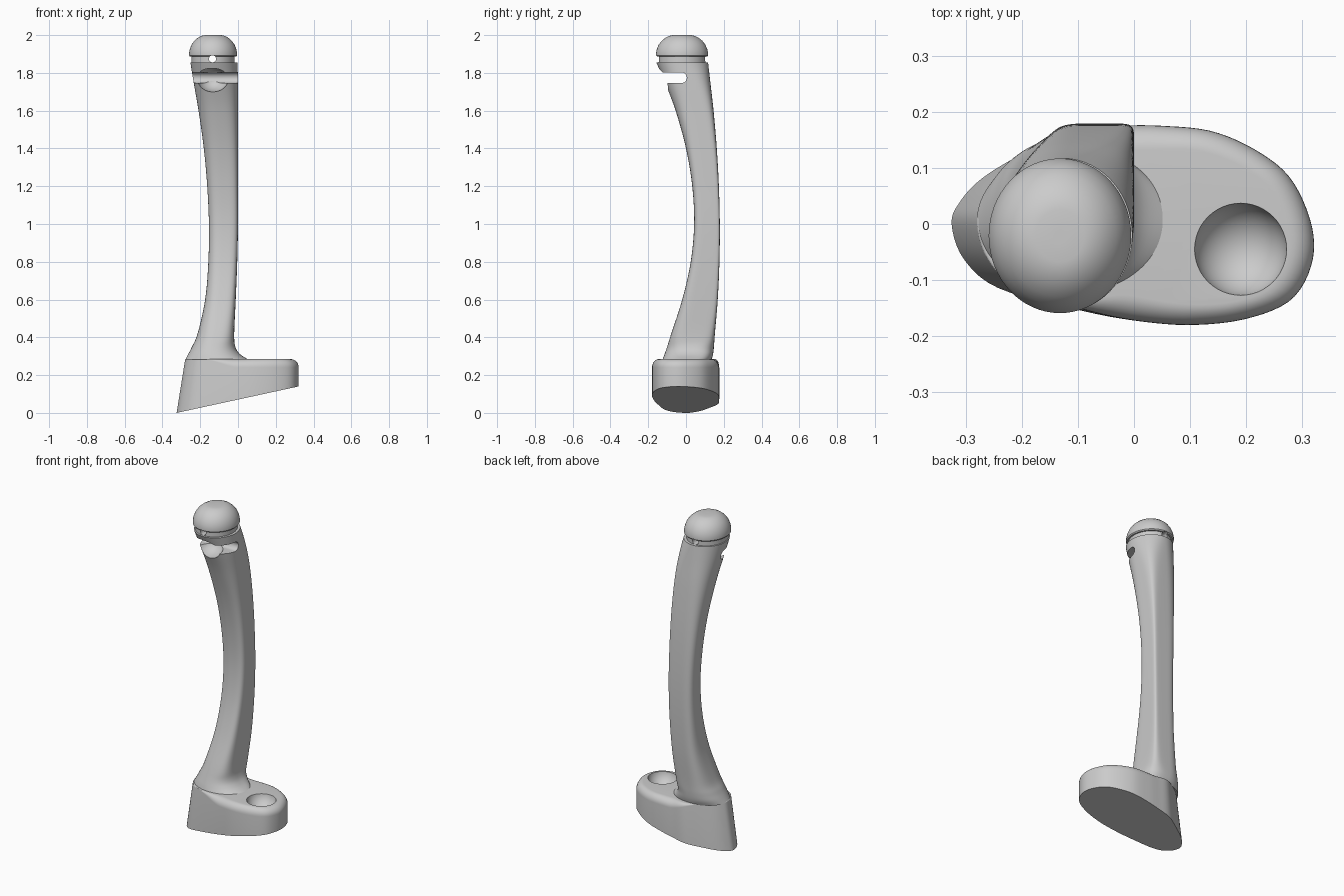
import bpy, bmesh, math
from mathutils import Vector

if "Cube" in bpy.data.objects:
    bpy.data.objects.remove(bpy.data.objects["Cube"])


def spline(pts, t, closed=False):
    """Catmull-Rom through tuples; t counts points."""
    n = len(pts)
    i = math.floor(t) if closed else min(int(t), n - 2)
    f = t - i
    k = [(i + d) % n if closed else max(0, min(n - 1, i + d)) for d in (-1, 0, 1, 2)]
    return [0.5 * (2 * b + (c - a) * f + (2 * a - 5 * b + 4 * c - d) * f * f
                   + (3 * b - a - 3 * c + d) * f ** 3)
            for a, b, c, d in zip(*(pts[j] for j in k))]


def loft(name, rings):
    bm = bmesh.new()
    loops = [[bm.verts.new(p) for p in r] for r in rings]
    n = len(loops[0])
    for a, b in zip(loops, loops[1:]):
        for i in range(n):
            bm.faces.new((a[i], a[(i + 1) % n], b[(i + 1) % n], b[i]))
    bm.faces.new(loops[0][::-1])
    bm.faces.new(loops[-1])
    bmesh.ops.recalc_face_normals(bm, faces=bm.faces)
    me = bpy.data.meshes.new(name)
    bm.to_mesh(me)
    bm.free()
    ob = bpy.data.objects.new(name, me)
    bpy.context.collection.objects.link(ob)
    return ob


def activate(ob):
    bpy.ops.object.select_all(action='DESELECT')
    ob.select_set(True)
    bpy.context.view_layer.objects.active = ob


def cut(ob, cutter):
    m = ob.modifiers.new("cut", 'BOOLEAN')
    m.operation, m.solver, m.object = 'DIFFERENCE', 'EXACT', cutter
    activate(ob)
    bpy.ops.object.modifier_apply(modifier=m.name)
    bpy.data.objects.remove(cutter)


def ball(loc, scale):
    bpy.ops.mesh.primitive_uv_sphere_add(segments=48, ring_count=24, radius=1, location=loc)
    ob = bpy.context.object
    ob.scale = scale
    ob.hide_render = True
    return ob


# Foot: egg outline, slanted underside, rounded lobe, bowl in the top
outline = [(-0.325, 0), (-0.303, -0.063), (-0.24, -0.115), (-0.1, -0.153), (0, -0.172),
           (0.1, -0.18), (0.2, -0.169), (0.28, -0.135), (0.317, -0.07), (0.316, 0),
           (0.28, 0.08), (0.22, 0.13), (0.14, 0.165), (0.05, 0.175), (-0.03, 0.175),
           (-0.115, 0.168), (-0.2, 0.125), (-0.27, 0.082), (-0.31, 0.04)]
N = 96
egg = [spline(outline, i * len(outline) / N, True) for i in range(N)]
TOP = 0.285


def foot_ring(a):
    ring = []
    for x, y in egg:
        w = max(0, min(1, (x + 0.2) / 0.2))
        r = 0.004 + 0.04 * w * w * (3 - 2 * w)
        z = TOP - r * (1 - math.sin(a))
        p = Vector((x * (1 - 0.14 * z / TOP) if x < 0 else x, y))
        p -= p.normalized() * r * (1 - math.cos(a))
        ring.append((p.x, p.y, z))
    return ring


foot = loft("foot", [[(x, y, 0.217 * (x + 0.325)) for x, y in egg]]
            + [foot_ring(math.pi / 2 * i / 8) for i in range(9)])
cut(foot, ball((0.19, -0.045, 0.297), (0.083, 0.083, 0.083)))

# Post: z, x min, x max, y min, y max, squareness
sections = [(0.28, -0.28, 0.06, -0.125, 0.135, 0), (0.31, -0.264, 0.012, -0.114, 0.143, 0.1),
            (0.35, -0.244, -0.014, -0.1, 0.148, 0.2), (0.42, -0.214, -0.02, -0.078, 0.153, 0.5),
            (0.6, -0.174, -0.012, -0.02, 0.168, 0.9), (0.8, -0.157, -0.004, 0.025, 0.177, 1),
            (1.0, -0.154, 0, 0.043, 0.179, 1), (1.2, -0.163, 0, 0.033, 0.174, 0.9),
            (1.4, -0.181, 0, 0, 0.163, 0.65), (1.6, -0.209, 0, -0.055, 0.146, 0.35),
            (1.75, -0.235, 0, -0.112, 0.129, 0.12), (1.855, -0.252, -0.003, -0.157, 0.117, 0)]


def post_ring(t):
    z, x0, x1, y0, y1, s = spline(sections, t)
    ring = []
    for i in range(N):
        a = 2 * math.pi * (i + 0.5) / N
        c, d = math.cos(a), math.sin(a)
        # back-right corner is crisp, the others softer
        n = 2 + s * ((8 if d > 0 else 2.5) if c > 0 else (1.6 if d > 0 else 0.8))
        ring.append(((x0 + x1) / 2 + (x1 - x0) / 2 * math.copysign(abs(c) ** (2 / n), c),
                     (y0 + y1) / 2 + (y1 - y0) / 2 * math.copysign(abs(d) ** (2 / n), d), z))
    return ring


steps = 6 * (len(sections) - 1)
post = loft("post", [post_ring(i / 6) for i in range(steps + 1)])

# Sideways slot with a rounded end, and thumb hollow at the front of the post
slot = [(-0.3, 1.803), (-0.3, 1.746)] + [
    (-0.024 + 0.0285 * math.cos(a), 1.7745 + 0.0285 * math.sin(a))
    for a in [math.pi * (i / 12 - 0.5) for i in range(13)]]
cut(post, loft("slot_cutter", [[(x, y, z) for y, z in slot] for x in (-0.4, 0.2)]))
cut(post, ball((-0.135, -0.1, 1.765), (0.083, 0.1, 0.066)))

# Round cap with narrow neck, slightly oval, pierced front to back
profile = [(0.114, 1.85), (0.114, 1.886), (0.122, 1.886), (0.127, 1.892), (0.127, 1.905),
           (0.123, 1.926), (0.114, 1.949), (0.1, 1.969), (0.082, 1.985), (0.062, 1.996),
           (0.043, 2.0), (0.01, 2.0)]
cap = loft("cap", [[(-0.132 + r * math.cos(2 * math.pi * i / 64),
                     -0.021 + r * 1.085 * math.sin(2 * math.pi * i / 64), z)
                    for i in range(64)] for r, z in profile])
bpy.ops.mesh.primitive_cylinder_add(vertices=24, radius=0.019, depth=0.6,
                                    location=(-0.135, -0.02, 1.874),
                                    rotation=(math.pi / 2, 0, 0))
cut(cap, bpy.context.object)

for ob in (foot, post, cap):
    activate(ob)
    bpy.ops.object.shade_smooth_by_angle(angle=math.radians(35))
